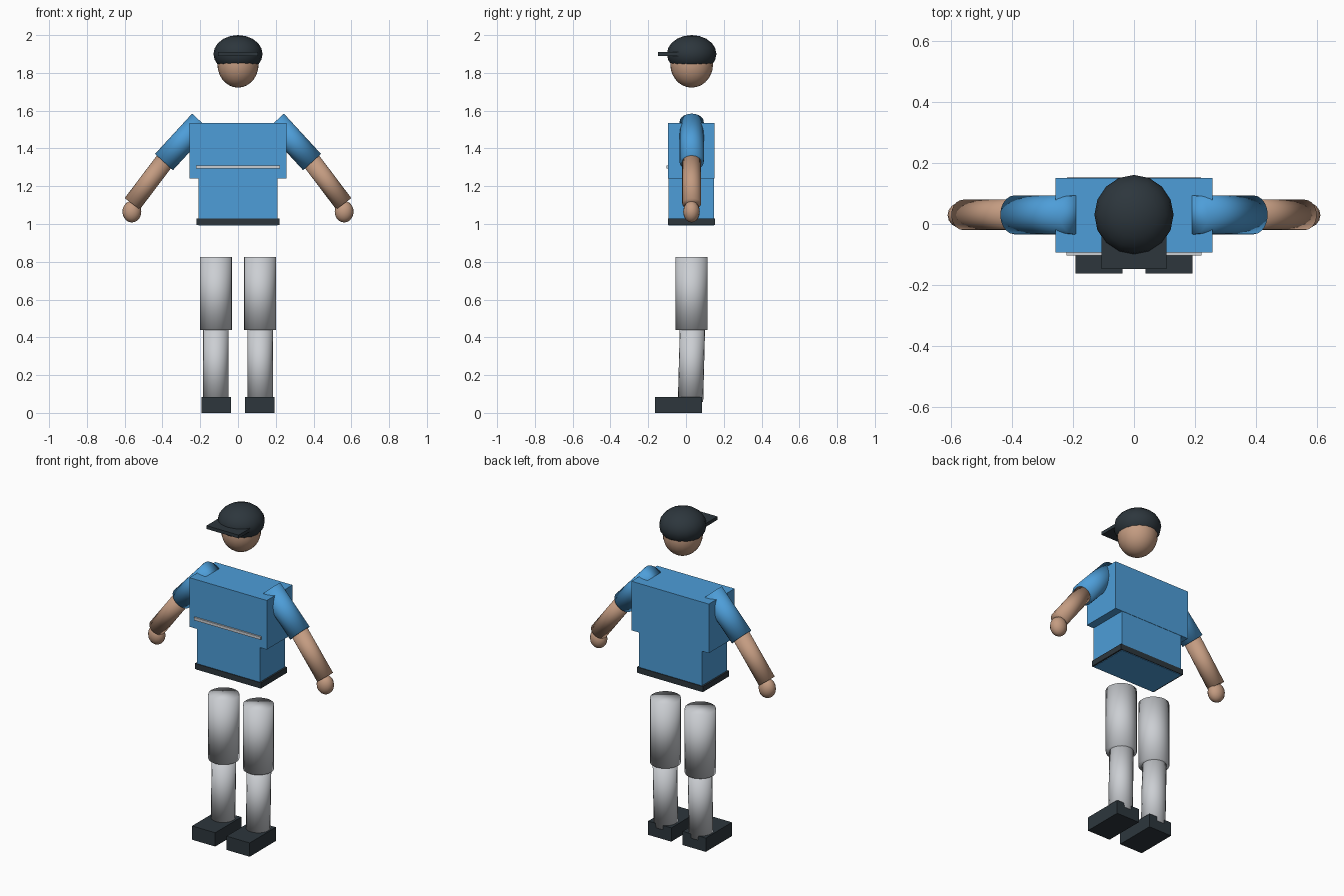
import bpy
from mathutils import Vector

if "Cube" in bpy.data.objects:
    bpy.data.objects.remove(bpy.data.objects["Cube"])

CY = 0.03  # depth of the body's centre line


def material(name, rgb):
    m = bpy.data.materials.new(name)
    m.diffuse_color = (*rgb, 1)
    m.use_nodes = True
    m.node_tree.nodes["Principled BSDF"].inputs["Base Color"].default_value = m.diffuse_color
    return m


BLUE = material("shirt blue", (0.075, 0.34, 0.69))
SKIN = material("skin", (0.55, 0.33, 0.22))
GREY = material("light grey", (0.60, 0.62, 0.65))
DARK = material("charcoal", (0.026, 0.037, 0.046))


def finish(name, mat, smooth=False):
    ob = bpy.context.object
    ob.name = name
    ob.data.materials.append(mat)
    if smooth:
        bpy.ops.object.shade_smooth()
    return ob


def box(name, mat, lo, hi):
    lo, hi = Vector(lo), Vector(hi)
    bpy.ops.mesh.primitive_cube_add(size=1, location=(lo + hi) / 2)
    bpy.context.object.scale = hi - lo
    return finish(name, mat)


def tube(name, mat, a, b, r):
    a, b = Vector(a), Vector(b)
    bpy.ops.mesh.primitive_cylinder_add(vertices=20, radius=r, depth=(b - a).length,
                                        location=(a + b) / 2)
    ob = bpy.context.object
    ob.rotation_euler = (b - a).to_track_quat('Z', 'Y').to_euler()
    return finish(name, mat, True)


def ball(name, mat, loc, radii, seg=20, rings=14):
    bpy.ops.mesh.primitive_uv_sphere_add(segments=seg, ring_count=rings, radius=1, location=loc)
    bpy.context.object.scale = radii
    return finish(name, mat, True)


# Torso
box("chest", BLUE, (-0.258, -0.094, 1.24), (0.258, 0.151, 1.536))
box("waist", BLUE, (-0.21, -0.092, 0.993), (0.21, 0.149, 1.25))
box("belt", DARK, (-0.22, -0.096, 0.996), (0.22, 0.153, 1.03))
box("chest_stripe", GREY, (-0.222, -0.104, 1.293), (0.222, -0.09, 1.31))

# Head and cap
ball("head", SKIN, (0, CY, 1.845), (0.109, 0.113, 0.123))
ball("cap", DARK, (0, CY, 1.9), (0.13, 0.131, 0.1), 16, 10)
box("cap_visor", DARK, (-0.107, -0.147, 1.89), (0.107, 0.0, 1.91))

# Arms and legs, one set per side
for s, side in ((-1, "right"), (1, "left")):
    tube(side + "_sleeve", BLUE, (s * 0.196, CY, 1.541), (s * 0.392, CY, 1.328), 0.064)
    tube(side + "_forearm", SKIN, (s * 0.38, CY, 1.345), (s * 0.56, CY, 1.107), 0.05)
    ball(side + "_hand", SKIN, (s * 0.562, CY - 0.001, 1.065), (0.05, 0.044, 0.057), 16, 10)
    tube(side + "_thigh", GREY, (s * 0.116, CY, 0.438), (s * 0.116, CY, 0.826), 0.085)
    tube(side + "_shin", GREY, (s * 0.117, CY - 0.006, 0.06), (s * 0.117, CY + 0.004, 0.45), 0.067)
    x0, x1 = sorted((s * 0.038, s * 0.192))
    box(side + "_shoe", DARK, (x0, -0.163, 0), (x1, 0.086, 0.083))
